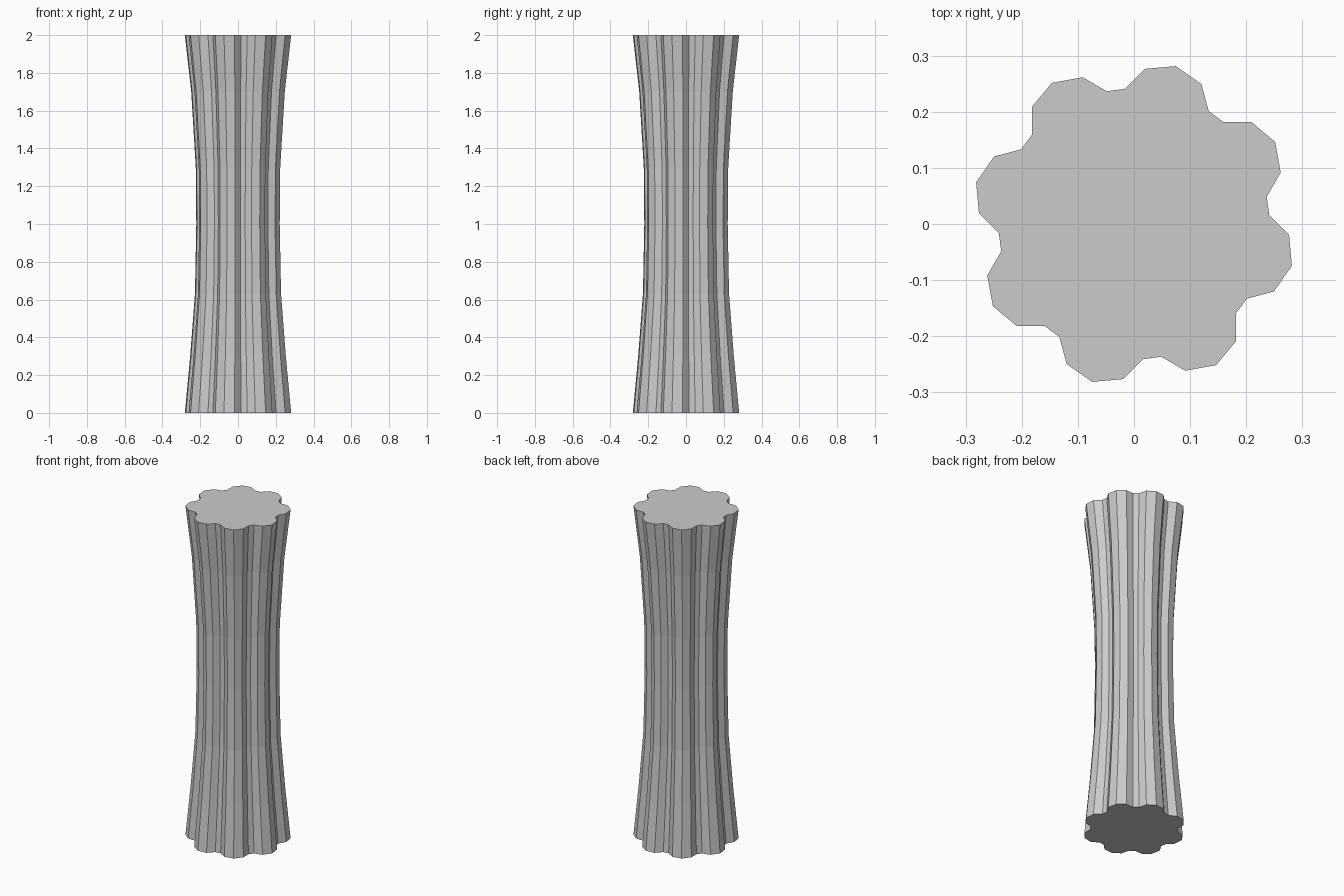
import bpy, bmesh
from math import radians, cos, sin

if "Cube" in bpy.data.objects:
    bpy.data.objects.remove(bpy.data.objects["Cube"])

# One lobe of the fluted cross-section: (angle offset in degrees, radius)
LOBE = [(-18.6, 0.2415), (-10.9, 0.277), (0, 0.291), (10.9, 0.277), (18.6, 0.2415)]
LOBES = 8
# Waisted profile: (height, scale of the cross-section)
PROFILE = [(0, 1.0), (0.3, 0.9), (0.63, 0.81), (1.0, 0.785), (1.3, 0.795), (1.7, 0.88), (2.0, 1.0)]

section = []
for k in range(LOBES):
    for off, r in LOBE:
        a = radians(30.2 + 360 / LOBES * k + off)
        section.append((r * cos(a), r * sin(a)))

# Fluted column: stacked rings, flat side faces and end caps
bm = bmesh.new()
rings = [[bm.verts.new((x * s, y * s, z)) for x, y in section] for z, s in PROFILE]
n = len(section)
for lo, hi in zip(rings, rings[1:]):
    for i in range(n):
        j = (i + 1) % n
        bm.faces.new((lo[i], lo[j], hi[j], hi[i]))
bm.faces.new(rings[0][::-1])
bm.faces.new(rings[-1])
bmesh.ops.recalc_face_normals(bm, faces=bm.faces)

mesh = bpy.data.meshes.new("fluted_column")
bm.to_mesh(mesh)
bm.free()
bpy.context.collection.objects.link(bpy.data.objects.new("fluted_column", mesh))
